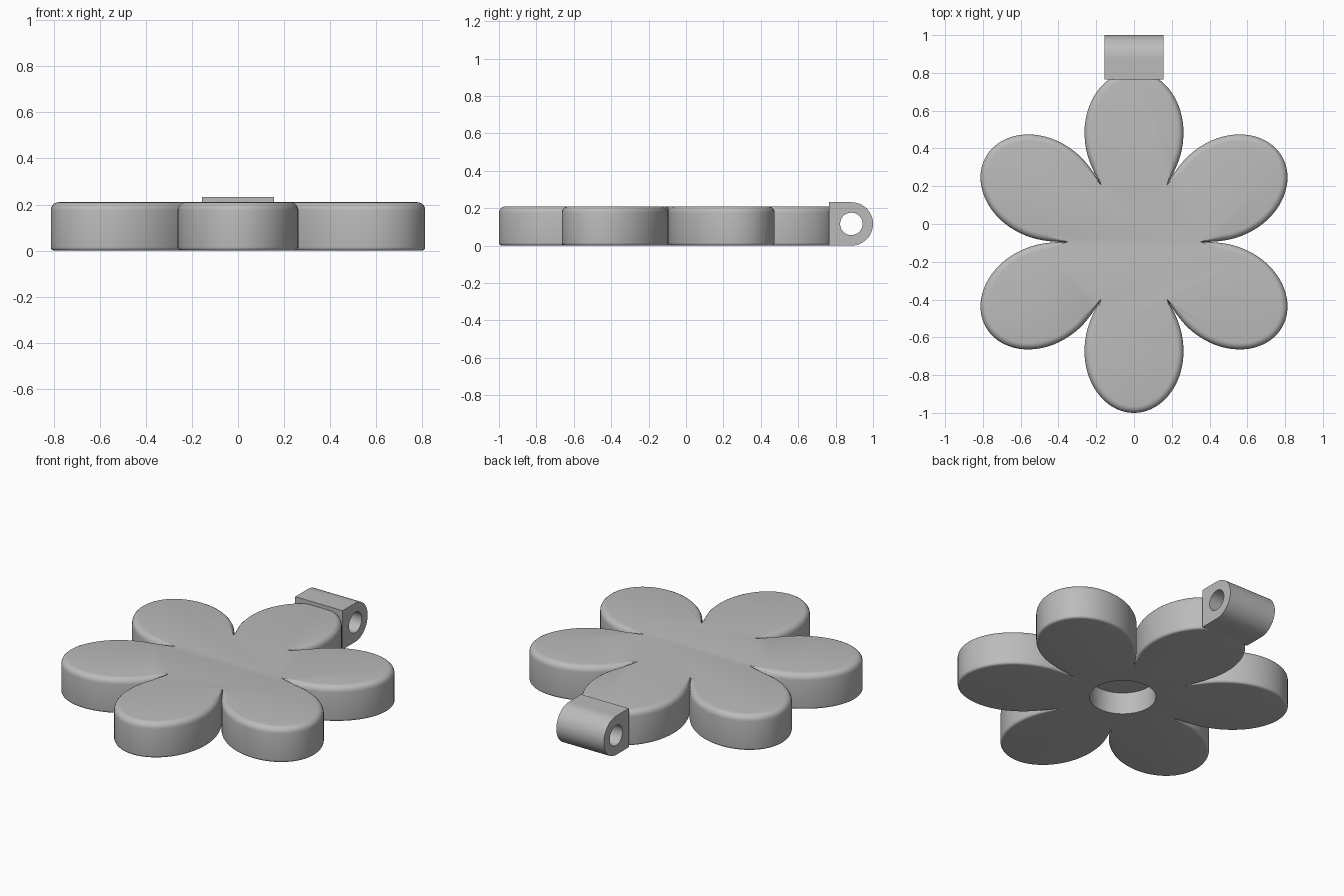
import bpy
import bmesh
from math import sin, cos, pi, atan2
from mathutils import Vector, Matrix
from mathutils.geometry import interpolate_bezier

default = bpy.data.objects.get("Cube")
if default:
    bpy.data.objects.remove(default, do_unlink=True)

# Single material
grey = bpy.data.materials.new("light grey")
grey.use_nodes = True
COLOUR = (0.5, 0.5, 0.5, 1)
grey.diffuse_color = COLOUR
grey.node_tree.nodes["Principled BSDF"].inputs["Base Color"].default_value = COLOUR

PETALS = 6
HEIGHT = 0.21
CENTRE_Y = -0.095


def finish(name, bm, location):
    bmesh.ops.recalc_face_normals(bm, faces=bm.faces)
    mesh = bpy.data.meshes.new(name)
    bm.to_mesh(mesh)
    bm.free()
    mesh.materials.append(grey)
    obj = bpy.data.objects.new(name, mesh)
    obj.location = location
    bpy.context.collection.objects.link(obj)
    bpy.ops.object.select_all(action='DESELECT')
    obj.select_set(True)
    bpy.context.view_layer.objects.active = obj
    bpy.ops.object.shade_smooth_by_angle(angle=pi / 6)
    return obj


def bridge(bm, a, b):
    n = len(a)
    for i in range(n):
        j = (i + 1) % n
        bm.faces.new((a[i], a[j], b[j], b[i]))


# Petal outline along +x: notch, widest point, tip, then mirrored
notch = Vector((0.303, 0.175))
wide = Vector((0.58, 0.262))
half = [Vector(p) for p in interpolate_bezier(
    notch, notch + Vector((0.09, 0.052)), wide - Vector((0.11, 0)), wide, 14)]
for i in range(1, 19):
    t = pi / 2 * (1 - i / 18)
    half.append(Vector((0.58 + 0.325 * cos(t), 0.262 * sin(t))))
petal = [Vector((p.x, -p.y)) for p in half] + half[-2:0:-1]

outline = []
for k in range(PETALS):
    turn = Matrix.Rotation(pi / 6 + k * 2 * pi / PETALS, 2)
    outline += [turn @ p for p in petal]
count = len(outline)

# Inward directions, fading to nothing at the notches
inward = []
for i, p in enumerate(outline):
    d = (outline[(i + 1) % count] - outline[i - 1]).normalized()
    fade = min(1, max(0, p.length - notch.length) / 0.12)
    inward.append(Vector((-d.y, d.x)) * fade)


def ring(bm, inset, z):
    return [bm.verts.new((*(p + n * inset), z)) for p, n in zip(outline, inward)]


def circle(bm, radius, z):
    angles = [atan2(p.y, p.x) for p in outline]
    return [bm.verts.new((radius * cos(a), radius * sin(a), z)) for a in angles]


# Flower body with rounded rims and a blind round recess underneath
bm = bmesh.new()
rings = [circle(bm, 0.18, 0.13), circle(bm, 0.18, 0)]
for radius, base, side in ((0.015, 0, -1), (0.035, HEIGHT, 1)):
    for s in range(6):
        a = pi / 2 * s / 5
        if side > 0:
            a = pi / 2 - a
        rings.append(ring(bm, radius * (1 - sin(a)),
                          base - side * radius * (1 - cos(a))))
for a, b in zip(rings, rings[1:]):
    bridge(bm, a, b)
bm.faces.new(rings[0])
bm.faces.new(rings[-1])
finish("flower_body", bm, (0, CENTRE_Y, 0))

# Hanging loop: block with a round end and a cross hole
R, HOLE, WIDTH, FRONT = 0.116, 0.06, 0.314, -0.12
STEPS = 24
bm = bmesh.new()


def section(x):
    arc = [pi / 2 - pi * i / STEPS for i in range(STEPS + 1)]
    back = [pi * 1.5 - pi * i / STEPS for i in range(1, STEPS)]
    inner = [(HOLE * cos(a), HOLE * sin(a)) for a in arc + back]
    outer = [(R * cos(a), R * sin(a)) for a in arc]
    # Straight part: bottom edge, front face and top edge
    for i in range(1, STEPS):
        a = pi * 1.5 - pi * i / STEPS
        s = min(R / max(abs(sin(a)), 1e-6), FRONT / min(cos(a), -1e-6))
        outer.append((s * cos(a), s * sin(a)))
    # Snap the nearest rays onto the square corners
    for sign in (-1, 1):
        corner = Vector((FRONT, sign * R))
        i = min(range(len(outer)), key=lambda j: (Vector(outer[j]) - corner).length)
        outer[i] = tuple(corner)
    return [[bm.verts.new((x, y, z)) for y, z in pts] for pts in (outer, inner)]


outer_l, inner_l = section(-WIDTH / 2)
outer_r, inner_r = section(WIDTH / 2)
bridge(bm, outer_l, outer_r)
bridge(bm, inner_l, inner_r)
bridge(bm, outer_l, inner_l)
bridge(bm, outer_r, inner_r)
finish("hanging_loop", bm, (0, 0.884, R))
